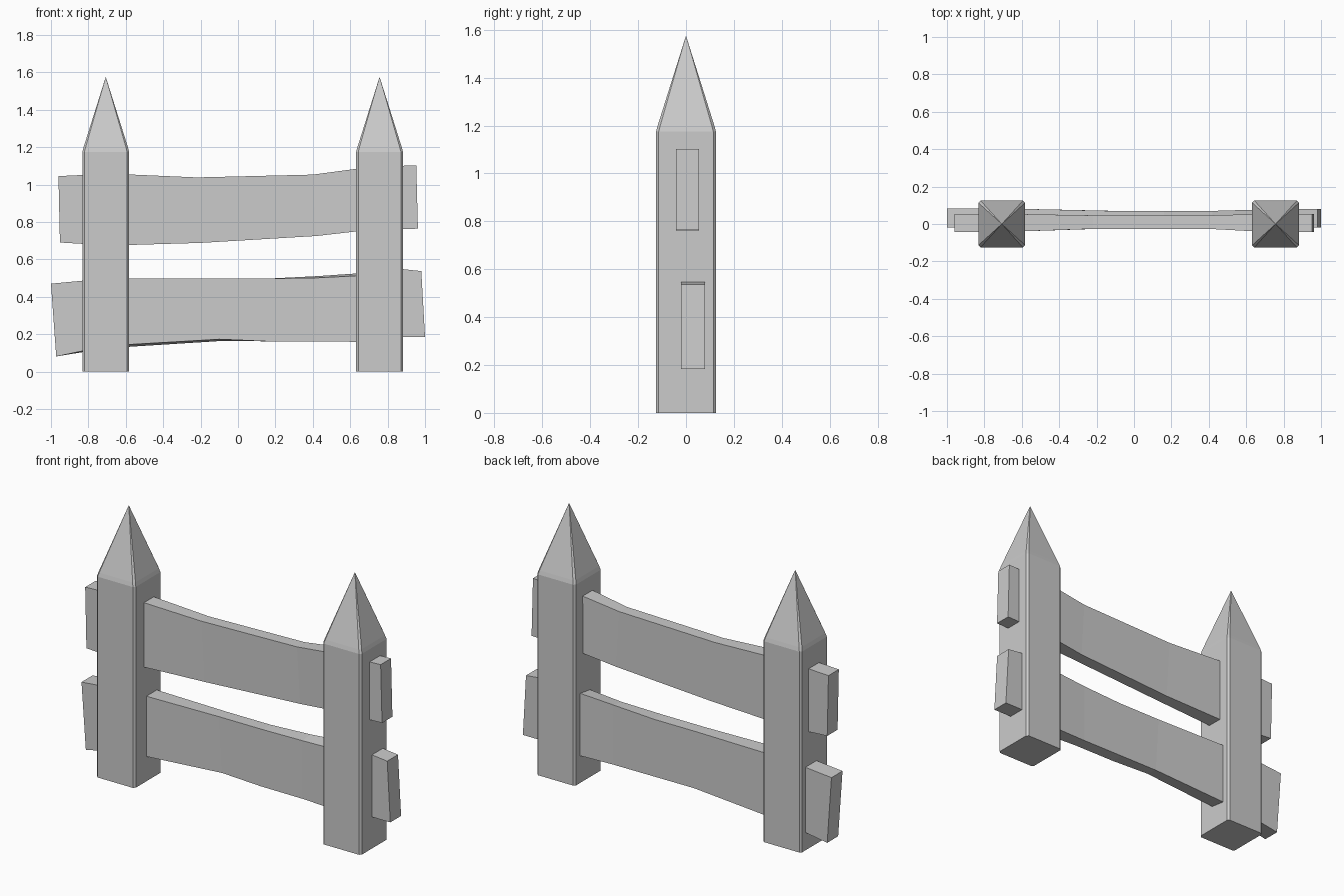
import bpy, bmesh

if "Cube" in bpy.data.objects:
    bpy.data.objects.remove(bpy.data.objects["Cube"])


def finish(name, bm):
    bmesh.ops.recalc_face_normals(bm, faces=bm.faces)
    me = bpy.data.meshes.new(name)
    bm.to_mesh(me)
    bm.free()
    ob = bpy.data.objects.new(name, me)
    bpy.context.collection.objects.link(ob)


def loft(bm, rings):
    for a, b in zip(rings, rings[1:]):
        n = len(a)
        for i in range(n):
            j = (i + 1) % n
            bm.faces.new((a[i], a[j], b[j], b[i]))


# square post with chamfered corners and a pointed cap
def post(name, cx, half=0.125, c=0.011):
    bm = bmesh.new()
    rings = []
    for z, h, ch in ((0, half, c), (1.175, half, c), (1.198, half - 0.006, c)):
        k = h - ch
        pts = [(-k, -h), (k, -h), (h, -k), (h, k), (k, h), (-k, h), (-h, k), (-h, -k)]
        rings.append([bm.verts.new((cx + x, y, z)) for x, y in pts])
    loft(bm, rings)
    bm.faces.new(rings[0])
    tip = bm.verts.new((cx, 0, 1.576))
    top = rings[-1]
    for i in range(8):
        bm.faces.new((top[i], top[(i + 1) % 8], tip))
    finish(name, bm)


# warped plank: stations of (x top, z top, x bottom, z bottom, y centre,
# half thickness, front drop at top, front lift at bottom)
def rail(name, stations):
    bm = bmesh.new()
    rings = []
    for xt, zt, xb, zb, y, t, drop, lift in stations:
        pts = [(xb, y - t, zb + lift), (xb, y + t, zb),
               (xt, y + t, zt), (xt, y - t, zt - drop)]
        rings.append([bm.verts.new(p) for p in pts])
    loft(bm, rings)
    bm.faces.new(rings[0])
    bm.faces.new(rings[-1])
    finish(name, bm)


post("left_post", -0.707)
post("right_post", 0.757)

rail("upper_rail", [
    (-0.96, 1.045, -0.952, 0.690, 0.006, 0.048, 0, 0),
    (-0.68, 1.058, -0.68, 0.674, 0.006, 0.048, 0, 0),
    (-0.22, 1.038, -0.20, 0.688, 0.010, 0.036, 0, 0),
    (0.40, 1.053, 0.42, 0.725, 0.010, 0.036, 0, 0),
    (0.70, 1.093, 0.70, 0.757, 0.006, 0.048, 0, 0),
    (0.953, 1.103, 0.962, 0.764, 0.006, 0.048, 0, 0),
])

rail("lower_rail", [
    (-1.0, 0.470, -0.972, 0.081, 0.032, 0.051, 0, 0),
    (-0.70, 0.498, -0.70, 0.125, 0.032, 0.051, 0, 0.013),
    (-0.12, 0.497, -0.10, 0.163, 0.033, 0.037, 0, 0.010),
    (0.16, 0.497, 0.15, 0.162, 0.033, 0.037, 0, 0),
    (0.42, 0.510, 0.42, 0.161, 0.033, 0.037, 0.009, 0),
    (0.76, 0.533, 0.76, 0.158, 0.030, 0.050, 0.015, 0),
    (0.86, 0.550, 0.86, 0.184, 0.030, 0.050, 0, 0),
    (0.98, 0.537, 1.0, 0.184, 0.030, 0.050, 0, 0),
])
